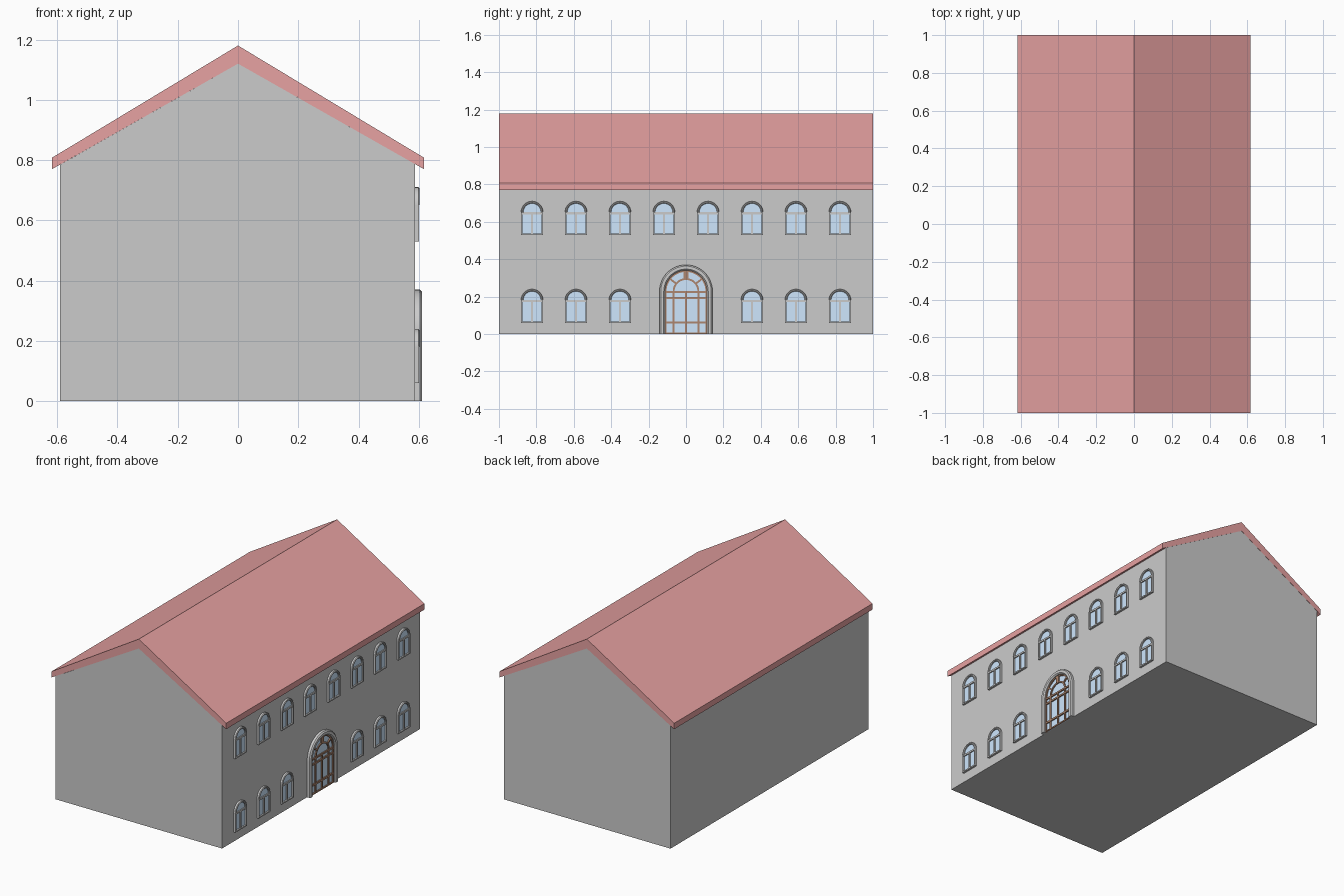
import bpy, bmesh, math

if "Cube" in bpy.data.objects:
    bpy.data.objects.remove(bpy.data.objects["Cube"])

WALL = 0.587   # x of the decorated facade


def material(name, rgb):
    m = bpy.data.materials.new(name)
    m.diffuse_color = (*rgb, 1)
    m.use_nodes = True
    m.node_tree.nodes["Principled BSDF"].inputs["Base Color"].default_value = m.diffuse_color
    return m


RED = material("roof_red", (0.8, 0.36, 0.36))
BLUE = material("glass_blue", (0.62, 0.8, 1.0))
BROWN = material("door_brown", (0.42, 0.24, 0.16))


def new_object(name, bm, mat=None, smooth=False):
    bmesh.ops.recalc_face_normals(bm, faces=bm.faces)
    me = bpy.data.meshes.new(name)
    bm.to_mesh(me)
    bm.free()
    if mat:
        me.materials.append(mat)
    ob = bpy.data.objects.new(name, me)
    bpy.context.collection.objects.link(ob)
    if smooth:
        bpy.ops.object.select_all(action='DESELECT')
        ob.select_set(True)
        bpy.context.view_layer.objects.active = ob
        bpy.ops.object.shade_smooth_by_angle(angle=math.radians(35))
    return ob


def prism(bm, pts, axis, a, b):
    """Extrude a flat outline along x or y from a to b."""
    place = (lambda p, d: (d, p[0], p[1])) if axis == 'x' else (lambda p, d: (p[0], d, p[1]))
    lo = [bm.verts.new(place(p, a)) for p in pts]
    hi = [bm.verts.new(place(p, b)) for p in pts]
    n = len(pts)
    bm.faces.new(lo)
    bm.faces.new(hi)
    for i in range(n):
        j = (i + 1) % n
        bm.faces.new((lo[i], lo[j], hi[j], hi[i]))


def bar(bm, y0, y1, z0, z1, x0, x1):
    prism(bm, [(y0, z0), (y1, z0), (y1, z1), (y0, z1)], 'x', x0, x1)


def arch(r, spring, base=None, n=16):
    """Half circle outline, with straight legs down to base if given."""
    pts = [(r * math.cos(math.pi * i / n), spring + r * math.sin(math.pi * i / n))
           for i in range(n + 1)]
    return pts if base is None else [(r, base)] + pts + [(-r, base)]


def sweep(bm, paths):
    """Trim along an arch: paths is a closed section of (outline, x) pairs."""
    rows = [[bm.verts.new((x, *p)) for p in pts] for pts, x in paths]
    n = len(rows)
    for k in range(n):
        a, b = rows[k], rows[(k + 1) % n]
        for i in range(len(a) - 1):
            bm.faces.new((a[i], a[i + 1], b[i + 1], b[i]))
    bm.faces.new([r[0] for r in rows])
    bm.faces.new([r[-1] for r in rows])


def trim(bm, r_in, r_out, spring, base, x0, x1, cham=0.0, n=16):
    out = lambda r: arch(r, spring, base, n)
    section = [(out(r_out), x0), (out(r_out), x1 - cham)]
    if cham:
        section += [(out(r_out - cham), x1), (out(r_in + cham), x1)]
    else:
        section += [(out(r_in), x1)]
    if cham:
        section += [(out(r_in), x1 - cham)]
    sweep(bm, section + [(out(r_in), x0)])


# Walls with gables
bm = bmesh.new()
prism(bm, [(-WALL - .003, 0), (WALL, 0), (WALL, .787), (0, 1.12), (-WALL - .003, .785)],
      'y', -0.999, 0.999)
new_object("walls", bm)

# Pitched roof slab
bm = bmesh.new()
prism(bm, [(-.617, .77), (0, 1.12), (.617, .77), (.617, .808), (0, 1.18), (-.617, .808)],
      'y', -1, 1)
new_object("roof", bm, RED)

# One window, modelled with its sill at z = 0 and shared by all
bm = bmesh.new()
trim(bm, .047, .059, .121, .1205, WALL - .002, .602, .004)
for s in (-1, 1):
    bar(bm, min(s * .059, s * .051), max(s * .059, s * .051), 0, .121, WALL - .002, .6)
bar(bm, -.051, .051, 0, .008, WALL - .002, .6)
bar(bm, -.051, .051, .11, .121, WALL - .002, .598)
bar(bm, -.005, .005, .008, .11, WALL - .002, .598)
frame = new_object("window_frame", bm, None, True)
bm = bmesh.new()
prism(bm, arch(.052, .121, .004), 'x', WALL - .002, .591)
glass = new_object("window_glass", bm, BLUE)

# Two rows of windows, leaving room for the door below
spots = [(y * s, z) for z in (.06, .53) for y in (.118, .353, .588, .823)
         for s in (-1, 1) if z > .5 or y > .2]
for k, (y, z) in enumerate(spots):
    for src in (frame, glass):
        ob = src if k == 0 else src.copy()
        if k:
            bpy.context.collection.objects.link(ob)
        ob.location = (0, y, z)

# Stone door surround
SPRING = .228
bm = bmesh.new()
trim(bm, .112, .142, SPRING, 0, WALL - .002, .61, .007, 24)
new_object("door_surround", bm, None, True)

# Door glass
bm = bmesh.new()
prism(bm, arch(.114, SPRING, 0, 24), 'x', WALL - .002, .591)
new_object("door_glass", bm, BLUE)

# Brown door frame, rails, stiles and fanlight
X0, X1 = WALL - .002, .598
bm = bmesh.new()
trim(bm, .104, .113, SPRING, 0, X0, X1, 0, 24)
trim(bm, .061, .071, SPRING, SPRING - .001, X0, X1, 0, 24)
for z0, z1 in ((0, .008), (.055, .067), (.187, .198), (.22, .231)):
    bar(bm, -.106, .106, z0, z1, X0, X1 + .001)
for y in (-.066, 0, .066):
    bar(bm, y - .005, y + .005, 0, .225, X0, X1)
for deg, w in ((38, .005), (90, .013), (142, .005)):
    c, s = math.cos(math.radians(deg)), math.sin(math.radians(deg))
    prism(bm, [(r * c - t * s, SPRING + r * s + t * c)
               for r, t in ((.066, -w), (.107, -w), (.107, w), (.066, w))], 'x', X0, X1 + .001)
new_object("door_frame", bm, BROWN)
